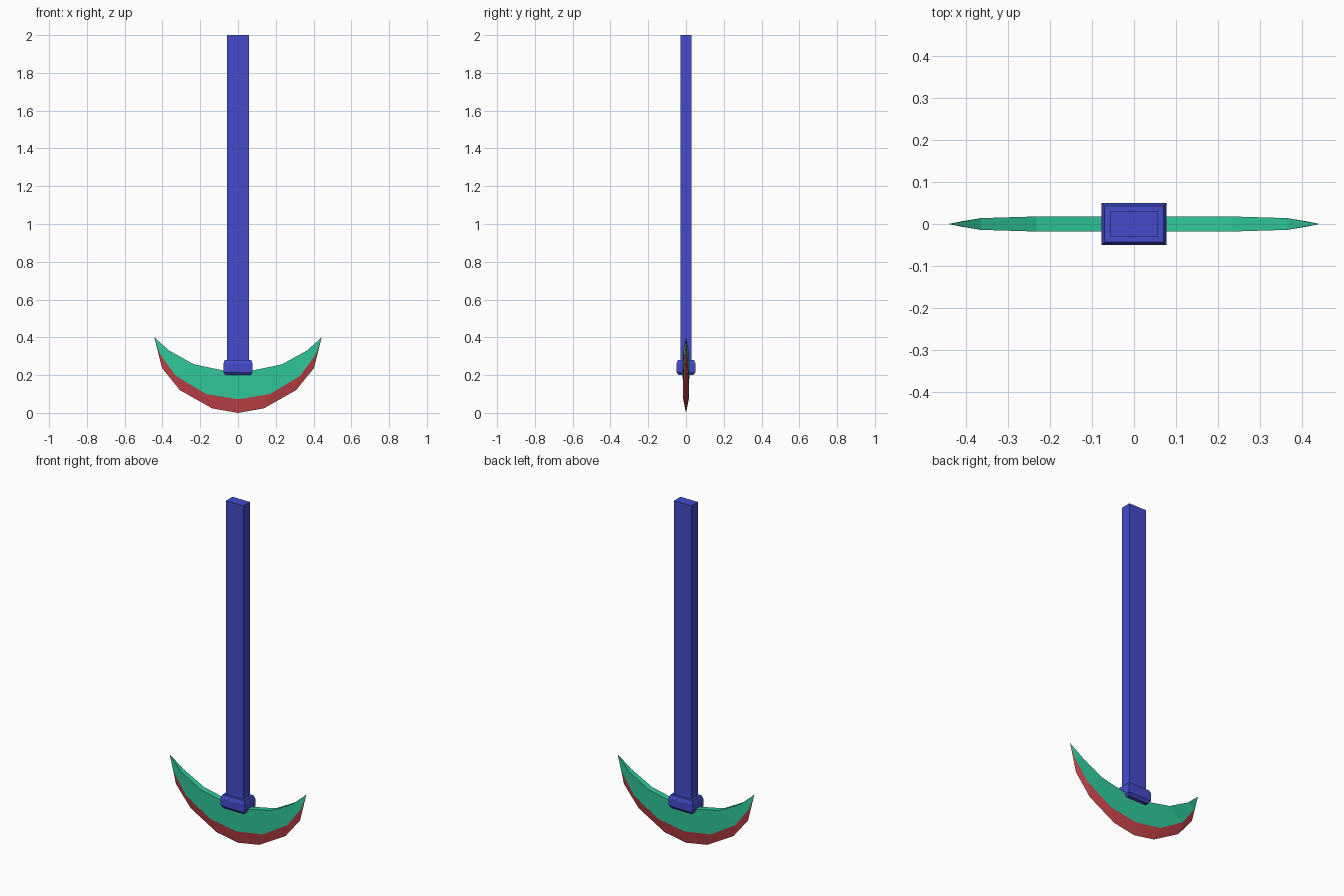
import bpy, bmesh

if "Cube" in bpy.data.objects:
    bpy.data.objects.remove(bpy.data.objects["Cube"])


def material(name, color):
    m = bpy.data.materials.new(name)
    m.diffuse_color = (*color, 1)
    m.use_nodes = True
    m.node_tree.nodes["Principled BSDF"].inputs["Base Color"].default_value = m.diffuse_color
    return m


BLUE = material("blue", (0.06, 0.07, 0.60))
GREEN = material("green", (0.03, 0.58, 0.33))
RED = material("red", (0.58, 0.06, 0.07))


def finish(name, bm, *mats):
    bmesh.ops.recalc_face_normals(bm, faces=bm.faces)
    me = bpy.data.meshes.new(name)
    bm.to_mesh(me)
    bm.free()
    for m in mats:
        me.materials.append(m)
    ob = bpy.data.objects.new(name, me)
    bpy.context.collection.objects.link(ob)
    return ob


def stacked_box(name, levels, mat):
    """Rectangular column through levels of (half x, half y, z)."""
    bm = bmesh.new()
    rings = [[bm.verts.new((sx * hx, sy * hy, z))
              for sx, sy in ((-1, -1), (1, -1), (1, 1), (-1, 1))]
             for hx, hy, z in levels]
    for a, b in zip(rings, rings[1:]):
        for i in range(4):
            j = (i + 1) % 4
            bm.faces.new((a[i], a[j], b[j], b[i]))
    bm.faces.new(rings[0])
    bm.faces.new(rings[-1])
    return finish(name, bm, mat)


# Long rectangular handle
stacked_box("handle", [(0.057, 0.03, 0.22), (0.057, 0.03, 2.0)], BLUE)

# Chamfered collar where the handle meets the blade
stacked_box("collar", [(0.065, 0.038, 0.2), (0.077, 0.05, 0.215),
                       (0.077, 0.05, 0.26), (0.07, 0.043, 0.28)], BLUE)

# Crescent blade, right half: back edge, bevel line, cutting edge, half thicknesses
stations = [
    # back x, z     bevel x, z     edge x, z      back t, bevel t
    ((0.0, 0.22), (0.0, 0.072), (0.0, 0.0), 0.018, 0.015),
    ((0.08, 0.225), (0.17, 0.10), (0.137, 0.024), 0.018, 0.015),
    ((0.233, 0.257), (0.328, 0.195), (0.307, 0.12), 0.018, 0.014),
    ((0.365, 0.33), (0.413, 0.31), (0.402, 0.237), 0.014, 0.006),
]
bm = bmesh.new()
rows = []
for (bx, bz), (rx, rz), (ex, ez), tb, tr in stations:
    rows.append([bm.verts.new(p) for p in (
        (ex, 0, ez), (rx, -tr, rz), (bx, -tb, bz), (bx, tb, bz), (rx, tr, rz))])
tip = bm.verts.new((0.443, 0, 0.4))


def blade_face(verts, i):
    bm.faces.new(verts).material_index = 1 if i in (0, 4) else 0


for a, b in zip(rows, rows[1:]):
    for i in range(5):
        j = (i + 1) % 5
        blade_face((a[i], a[j], b[j], b[i]), i)
for i in range(5):
    blade_face((rows[-1][i], rows[-1][(i + 1) % 5], tip), i)

# Mirror the half blade and weld at the middle
dup = bmesh.ops.duplicate(bm, geom=bm.verts[:] + bm.edges[:] + bm.faces[:])
for v in dup["geom"]:
    if isinstance(v, bmesh.types.BMVert):
        v.co.x *= -1
bmesh.ops.remove_doubles(bm, verts=bm.verts, dist=0.0005)
finish("blade", bm, GREEN, RED)
